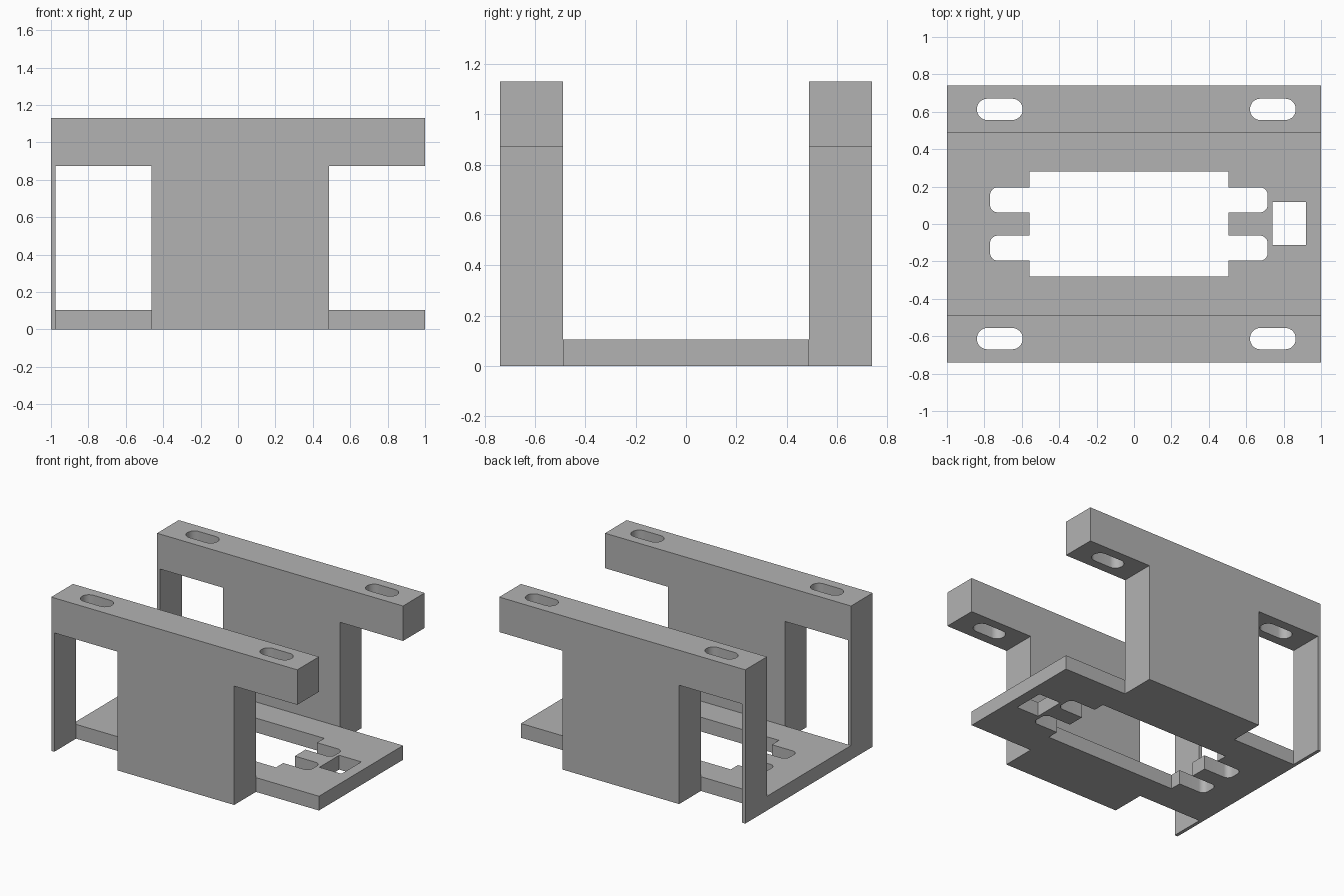
import bpy
import bmesh
import math

cube = bpy.data.objects.get("Cube")
if cube:
    bpy.data.objects.remove(cube, do_unlink=True)

grey = bpy.data.materials.new("plain grey")
grey.use_nodes = True
grey.diffuse_color = (0.45, 0.45, 0.45, 1)
grey.node_tree.nodes["Principled BSDF"].inputs["Base Color"].default_value = (0.45, 0.45, 0.45, 1)

HALF_Y, INNER_Y = 0.74, 0.488      # outer and inner face of the side frames
BASE_TOP, BAR_LOW, BAR_TOP = 0.105, 0.873, 1.13
LEFT_WALL = -0.975                 # inner face of the thin end strips
MID = 0.0125                       # centre of the frames without the strips


def prism(name, points, vector):
    """Extrude a closed planar outline along a vector."""
    bm = bmesh.new()
    face = bm.faces.new([bm.verts.new(p) for p in points])
    moved = bmesh.ops.extrude_face_region(bm, geom=[face])["geom"]
    bmesh.ops.translate(bm, vec=vector, verts=[v for v in moved if isinstance(v, bmesh.types.BMVert)])
    bmesh.ops.recalc_face_normals(bm, faces=bm.faces)
    mesh = bpy.data.meshes.new(name)
    bm.to_mesh(mesh)
    bm.free()
    mesh.materials.append(grey)
    obj = bpy.data.objects.new(name, mesh)
    bpy.context.collection.objects.link(obj)
    return obj


def rounded_rect(cx, cy, hx, hy, r, z, steps=8):
    """Outline of a rectangle with rounded corners, lying flat at height z."""
    if r == 0:
        return [(cx + sx * hx, cy + sy * hy, z) for sx, sy in ((1, 1), (-1, 1), (-1, -1), (1, -1))]
    points = []
    for corner, (sx, sy) in enumerate(((1, 1), (-1, 1), (-1, -1), (1, -1))):
        for i in range(steps + 1):
            a = (corner + i / steps) * math.pi / 2
            points.append((cx + sx * (hx - r) + r * math.cos(a),
                           cy + sy * (hy - r) + r * math.sin(a), z))
    return points


def select_only(obj):
    bpy.ops.object.select_all(action='DESELECT')
    obj.select_set(True)
    bpy.context.view_layer.objects.active = obj


def cut(obj, cx, cy, hx, hy, r=0):
    """Cut a vertical hole right through a part."""
    cutter = prism("hole_cutter", rounded_rect(cx, cy, hx, hy, r, -0.2), (0, 0, 1.6))
    cutter.hide_render = True
    mod = obj.modifiers.new("hole", 'BOOLEAN')
    mod.operation = 'DIFFERENCE'
    mod.solver = 'EXACT'
    mod.object = cutter
    select_only(obj)
    bpy.ops.object.modifier_apply(modifier=mod.name)
    bpy.data.objects.remove(cutter, do_unlink=True)


def finish(obj):
    select_only(obj)
    bpy.ops.object.shade_smooth_by_angle(angle=math.radians(30))


# Base plate with the large opening, its four finger notches and a square hole
base = prism("base_plate", rounded_rect(0, 0, 1, INNER_Y, 0, 0), (0, 0, BASE_TOP))
cut(base, -0.0275, 0, 0.5325, 0.28)
for side in (-1, 1):
    cut(base, -0.0275, side * 0.129, 0.7425, 0.067, 0.042)
cut(base, 0.83, 0.003, 0.09, 0.115)
finish(base)

# Side frames: broad leg, top bar and thin end strip in one profile
leg_l, leg_r = MID - 0.475, MID + 0.475
profile = [(-1, 0), (LEFT_WALL, 0), (LEFT_WALL, BAR_LOW), (leg_l, BAR_LOW), (leg_l, 0),
           (leg_r, 0), (leg_r, BAR_LOW), (1, BAR_LOW), (1, BAR_TOP), (-1, BAR_TOP)]
for name, side in (("front_frame", -1), ("back_frame", 1)):
    frame = prism(name, [(x, side * INNER_Y, z) for x, z in profile],
                  (0, side * (HALF_Y - INNER_Y), 0))
    # Mounting slots through the top bar
    for end in (-1, 1):
        cut(frame, MID + end * 0.73, side * 0.613, 0.122, 0.057, 0.055)
    finish(frame)
